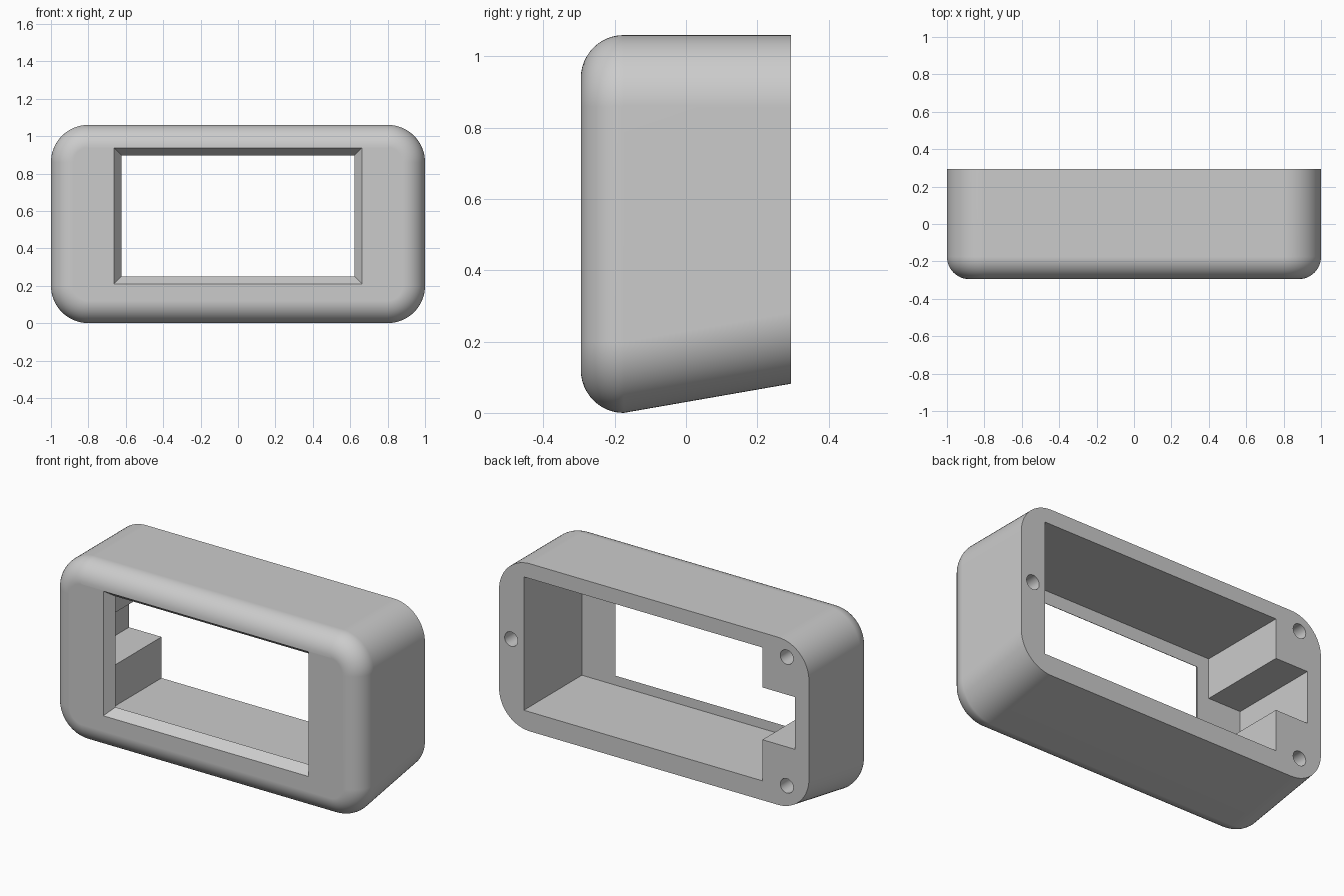
import bpy, bmesh
from math import sin, cos, pi

if "Cube" in bpy.data.objects:
    bpy.data.objects.remove(bpy.data.objects["Cube"], do_unlink=True)

FRONT, BACK = -0.295, 0.295
TOP, CORNER, FILLET = 1.06, 0.2, 0.12
RISE = 0.082          # how far the underside climbs towards the back
PLATE = -0.24         # inner face of the front plate

grey = bpy.data.materials.new("light_grey")
grey.use_nodes = True
grey.diffuse_color = (0.6, 0.6, 0.6, 1)
grey.node_tree.nodes["Principled BSDF"].inputs["Base Color"].default_value = (0.6, 0.6, 0.6, 1)


def loft(name, sections):
    """Skin closed (x, z) outlines placed at successive y positions, capped at both ends."""
    bm = bmesh.new()
    rings = [[bm.verts.new((x, y, z)) for x, z in outline] for y, outline in sections]
    for a, b in zip(rings, rings[1:]):
        for i in range(len(a)):
            j = (i + 1) % len(a)
            bm.faces.new((a[i], a[j], b[j], b[i]))
    bm.faces.new(rings[0])
    bm.faces.new(rings[-1])
    bmesh.ops.recalc_face_normals(bm, faces=bm.faces[:])
    mesh = bpy.data.meshes.new(name)
    bm.to_mesh(mesh)
    bm.free()
    mesh.materials.append(grey)
    obj = bpy.data.objects.new(name, mesh)
    bpy.context.collection.objects.link(obj)
    return obj


def rounded(inset, bottom, steps=16):
    """Rounded rectangle outline, shrunk by inset."""
    r = CORNER - inset
    x, low, high = 1 - CORNER, bottom + CORNER, TOP - CORNER
    points = []
    for k, (cx, cz) in enumerate([(x, high), (-x, high), (-x, low), (x, low)]):
        for i in range(steps + 1):
            t = (k + i / steps) * pi / 2
            points.append((cx + r * cos(t), cz + r * sin(t)))
    return points


def rect(half, low, high):
    return [(-half, low), (half, low), (half, high), (-half, high)]


def circle(cx, cz, r, n=32):
    return [(cx + r * cos(2 * pi * i / n), cz + r * sin(2 * pi * i / n)) for i in range(n)]


def cut(target, cutter):
    cutter.hide_render = True
    mod = target.modifiers.new("cut", "BOOLEAN")
    mod.operation = "DIFFERENCE"
    mod.solver = "EXACT"
    mod.object = cutter
    bpy.ops.object.modifier_apply(modifier=mod.name)
    bpy.data.objects.remove(cutter, do_unlink=True)


# Outer shell: filleted front edge, sloping underside
sections = []
for i in range(13):
    t = pi / 2 * (1 - i / 12)
    sections.append((FRONT + FILLET * (1 - sin(t)), rounded(FILLET * (1 - cos(t)), 0)))
sections.append((BACK, rounded(0, RISE)))
housing = loft("display_housing", sections)
bpy.context.view_layer.objects.active = housing
housing.select_set(True)

# Rear cavity with a side notch
pocket = [(0.84, 0.195), (0.84, 0.973), (-0.7, 0.973), (-0.7, 0.74),
          (-0.91, 0.74), (-0.91, 0.435), (-0.7, 0.435), (-0.7, 0.195)]
cut(housing, loft("cavity_cutter", [(PLATE, pocket), (BACK + 0.1, pocket)]))

# Bevelled front window, tapering inwards
def window(y):
    d = 0.04 * (y - FRONT) / (PLATE - FRONT)
    return y, rect(0.663 - d, 0.21 + d, 0.937 - d)

cut(housing, loft("window_cutter", [window(FRONT - 0.05), window(PLATE + 0.03)]))

# Blind screw holes in the rear rim
for x, z in [(0.922, 0.588), (-0.857, 0.959), (-0.857, 0.208)]:
    hole = circle(x, z, 0.042)
    cut(housing, loft("hole_cutter", [(BACK - 0.3, hole), (BACK + 0.1, hole)]))

# Smooth rounded surfaces, crisp cut edges
bpy.ops.object.shade_smooth_by_angle(angle=pi / 6)
weighted = housing.modifiers.new("weighted_normals", "WEIGHTED_NORMAL")
weighted.keep_sharp = True
